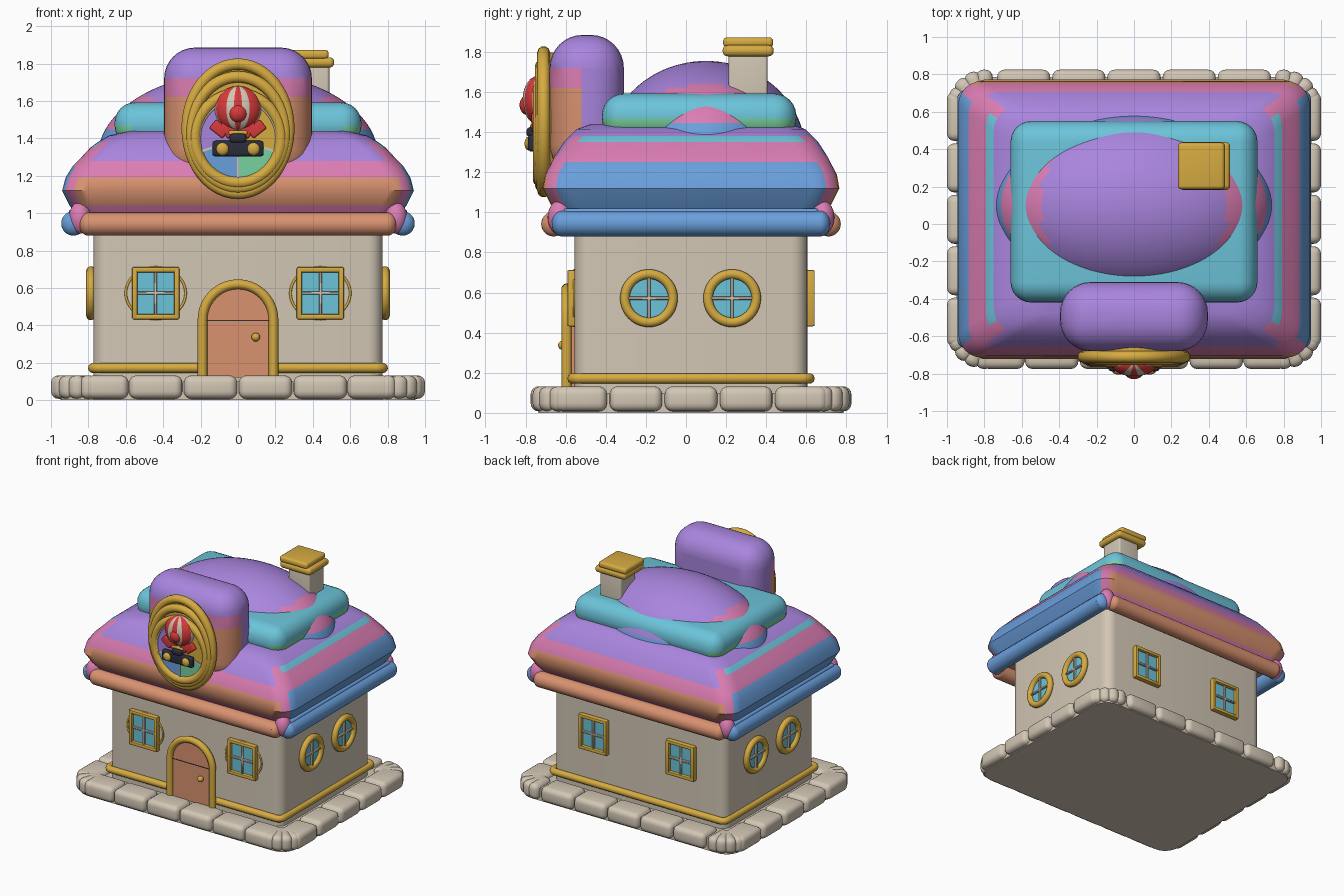
import bpy, bmesh
from math import pi, sin, cos, atan2, hypot, degrees
from mathutils import Matrix, Vector

if "Cube" in bpy.data.objects:
    bpy.data.objects.remove(bpy.data.objects["Cube"])

def linear(c):
    return c / 12.92 if c <= 0.04045 else ((c + 0.055) / 1.055) ** 2.4

def material(name, code):
    rgba = [linear(v / 255) for v in bytes.fromhex(code)] + [1]
    m = bpy.data.materials.new(name)
    m.use_nodes = True
    m.diffuse_color = rgba
    m.node_tree.nodes["Principled BSDF"].inputs["Base Color"].default_value = rgba
    return m

STONE, GOLD = material("stone", "D3C7B5"), material("gold", "D6AB41")
PURPLE, PINK = material("purple", "A985DE"), material("pink", "DB7DB3")
CYAN, ORANGE = material("cyan", "6CC4DA"), material("orange", "D99270")
BLUE, GREEN = material("blue", "6A9FDC"), material("green", "78D2A0")
RED, DARK = material("red", "D83A3A"), material("dark", "2B2D3A")
I = Matrix()
MID = 0.025   # house centre line in y

def smooth(ob):
    bpy.ops.object.select_all(action="DESELECT")
    ob.select_set(True)
    bpy.context.view_layer.objects.active = ob
    bpy.ops.object.shade_smooth_by_angle(angle=0.7)

def finish(name, bm, mats, M=I, rule=None):
    """Turn a bmesh into an object; rule(centre, normal) picks the material."""
    mats = mats if isinstance(mats, list) else [mats]
    bmesh.ops.recalc_face_normals(bm, faces=bm.faces)
    bm.normal_update()
    if rule:
        for f in bm.faces:
            f.material_index = mats.index(rule(f.calc_center_median(), f.normal))
    me = bpy.data.meshes.new(name)
    bm.to_mesh(me)
    bm.free()
    for m in mats:
        me.materials.append(m)
    ob = bpy.data.objects.new(name, me)
    ob.matrix_world = M
    bpy.context.collection.objects.link(ob)
    smooth(ob)

def box(name, c, size, mats, r=0.0, M=I, rule=None, cuts=(), seg=4):
    bm = bmesh.new()
    bmesh.ops.create_cube(bm, size=1, matrix=Matrix.Translation(c) @ Matrix.Diagonal((*size, 1)))
    if r:
        bmesh.ops.bevel(bm, geom=bm.edges[:], offset=r, segments=seg, profile=0.5, affect="EDGES")
    for axis, at in cuts:
        n = Vector((0, 0, 0))
        n[axis] = 1
        bmesh.ops.bisect_plane(bm, geom=bm.verts[:] + bm.edges[:] + bm.faces[:], plane_co=n * at, plane_no=n)
    finish(name, bm, mats, M, rule)

def ball(name, c, rad, mats, M=I, rule=None, u=24, v=14):
    bm = bmesh.new()
    bmesh.ops.create_uvsphere(bm, u_segments=u, v_segments=v, radius=1,
                              matrix=Matrix.Translation(c) @ Matrix.Diagonal((*rad, 1)))
    finish(name, bm, mats, M, rule)

def rod(name, c, r, length, axis, mats, M=I, rule=None, seg=40, rz=None):
    """Cylinder along an axis; rz makes it an ellipse."""
    R = Matrix.Rotation(pi / 2, 4, "Y" if axis == "x" else "X")
    bm = bmesh.new()
    bmesh.ops.create_cone(bm, cap_ends=True, cap_tris=True, segments=seg, radius1=r, radius2=r, depth=length,
                          matrix=Matrix.Translation(c) @ Matrix.Diagonal((1, 1, (rz or r) / r, 1)) @ R)
    finish(name, bm, mats, M, rule)

def tube(name, pts, r, mat, M=I, closed=True):
    cu = bpy.data.curves.new(name, "CURVE")
    cu.dimensions, cu.bevel_depth, cu.bevel_resolution, cu.use_fill_caps = "3D", r, 3, True
    sp = cu.splines.new("POLY")
    sp.points.add(len(pts) - 1)
    for p, q in zip(sp.points, pts):
        p.co = (*q, 1)
    sp.use_cyclic_u = closed
    cu.materials.append(mat)
    ob = bpy.data.objects.new(name, cu)
    ob.matrix_world = M
    bpy.context.collection.objects.link(ob)
    bpy.ops.object.select_all(action="DESELECT")
    ob.select_set(True)
    bpy.context.view_layer.objects.active = ob
    bpy.ops.object.convert(target="MESH")
    smooth(bpy.context.object)

def oval(y, z, rx, rz, n=48):
    return [(rx * cos(2 * pi * i / n), y, z + rz * sin(2 * pi * i / n)) for i in range(n)]

def rounded(hx, hy, r, z, n=6):
    """Rounded rectangle outline, starting at the front right corner."""
    pts = []
    for k, (sx, sy) in enumerate([(1, -1), (1, 1), (-1, 1), (-1, -1)]):
        for i in range(n + 1):
            a = (k - 1 + i / n) * pi / 2
            pts.append((sx * (hx - r) + r * cos(a), MID + sy * (hy - r) + r * sin(a), z))
    return pts

def loft(name, rings, mats, rule=None):
    bm = bmesh.new()
    loops = [[bm.verts.new(p) for p in ring] for ring in rings]
    n = len(loops[0])
    for a, b in zip(loops, loops[1:]):
        for i in range(n):
            bm.faces.new((a[i], a[(i + 1) % n], b[(i + 1) % n], b[i]))
    bm.faces.new(loops[0])
    bm.faces.new(loops[-1])
    finish(name, bm, mats, rule=rule)

# Base slab and border stones
loft("base_slab", [rounded(0.95, 0.76, 0.12, z) for z in (0, 0.1)], STONE)

def stone(x, y, w, angle=0):
    M = Matrix.Translation((x, y, 0.07)) @ Matrix.Rotation(angle, 4, "Z")
    box("border_stone", (0, 0, 0), (w, 0.2, 0.125), STONE, 0.04, M)

for s in (-1, 1):
    for x, w in ((0.147, 0.285), (0.44, 0.285), (0.7, 0.23)):
        stone(s * x, MID - 0.7, w)
    for k in range(-2, 3):
        stone(s * 0.9, MID + k * 0.275, 0.262, pi / 2)
    for t in (-1, 1):
        for i in range(5):
            a = i * pi / 8
            stone(s * (0.8 + 0.1 * sin(a)), MID + t * (0.6 + 0.1 * cos(a)), 0.09, -s * t * a)
for k in range(-2, 3):
    stone(k * 0.295, MID + 0.7, 0.285)

# Walls and skirting
loft("walls", [rounded(0.773, 0.58, 0.08, z) for z in (0.08, 1.02)], STONE)
skirt = [(0.2, MID - 0.59, 0.172)] + rounded(0.775, 0.59, 0.04, 0.172) + [(-0.2, MID - 0.59, 0.172)]
tube("skirting", skirt, 0.027, GOLD, closed=False)

# Arched door
arch = [(0.19 * cos(i * pi / 20), -0.595, 0.43 + 0.19 * sin(i * pi / 20)) for i in range(21)]
arch = [(0.19, -0.595, 0.12)] + arch + [(-0.19, -0.595, 0.12)]
tube("door_frame", arch, 0.026, GOLD, closed=False)
bm = bmesh.new()
panel = bm.faces.new([bm.verts.new(p) for p in arch])
out = bmesh.ops.extrude_face_region(bm, geom=[panel])
bmesh.ops.translate(bm, vec=(0, 0.06, 0), verts=[v for v in out["geom"] if isinstance(v, bmesh.types.BMVert)])
finish("door", bm, ORANGE)
box("door_groove", (0, -0.596, 0.427), (0.33, 0.004, 0.005), DARK)
ball("door_knob", (0.095, -0.615, 0.337), (0.023, 0.023, 0.023), GOLD)

# Windows, built facing the front and turned onto each wall
def window(x, y, turn, is_round):
    M = Matrix.Translation((x, y, 0.572)) @ Matrix.Rotation(turn, 4, "Z")
    if is_round:
        tube("round_window_frame", oval(-0.012, 0, 0.12, 0.12), 0.025, GOLD, M)
        rod("round_window_pane", (0, 0, 0), 0.11, 0.02, "y", CYAN, M)
        w = h = 0.105
    else:
        w, h = 0.1, 0.115
        for s in (-1, 1):
            box("window_jamb", (s * 0.112, -0.01, 0), (0.028, 0.05, 0.28), GOLD, 0.008, M, seg=2)
            box("window_rail", (0, -0.01, s * 0.126), (0.25, 0.05, 0.028), GOLD, 0.008, M, seg=2)
        box("window_pane", (0, 0, 0), (0.2, 0.02, 0.23), CYAN, M=M)
    box("window_upright", (0, -0.015, 0), (0.016, 0.02, 2 * h), STONE, 0.003, M, seg=1)
    box("window_crossbar", (0, -0.015, 0), (2 * w, 0.02, 0.016), STONE, 0.003, M, seg=1)

for s in (-1, 1):
    window(s * 0.44, MID - 0.582, 0, False)
    tube("window_hoop", oval(0, 0, 0.16, 0.138), 0.007, GOLD, Matrix.Translation((s * 0.44, MID - 0.582, 0.572)))
    window(s * 0.39, MID + 0.582, pi, False)
    for y in (-0.185, 0.23):
        window(s * 0.775, y, s * pi / 2, True)

# Lower roof tier with colour bands
def roof_colour(c, n):
    if n.z < -0.9:
        return ORANGE
    if n.z > 0.95:
        return PURPLE
    ax, ay = abs(n.x), abs(n.y)
    if ay > 2 * ax:
        return PINK if c.z < 1.04 or 1.19 < c.z < 1.28 else ORANGE if c.z < 1.19 else PURPLE
    if ax > 2 * ay:
        return BLUE if c.z < 1.25 else PINK if c.z < 1.35 else CYAN if c.z < 1.38 else PURPLE
    return PINK if c.z < 1.38 else PURPLE

profile = [(0.85, 0.65, 0.97), (0.9, 0.7, 1.04), (0.94, 0.74, 1.12), (0.922, 0.727, 1.19), (0.885, 0.695, 1.25),
           (0.855, 0.68, 1.28), (0.79, 0.635, 1.35), (0.75, 0.605, 1.38), (0.69, 0.57, 1.415), (0.58, 0.5, 1.44)]
loft("lower_roof", [rounded(hx, hy, 0.13, z) for hx, hy, z in profile],
     [ORANGE, PINK, PURPLE, BLUE, CYAN], roof_colour)

# Eave rolls with corner caps
for s in (-1, 1):
    rod("eave_roll", (0, MID + s * 0.685, 0.942), 0.062, 1.6, "x", ORANGE)
    rod("side_eave_roll", (s * 0.88, MID, 0.945), 0.065, 1.29, "y", BLUE)
    box("side_eave_board", (s * 0.86, MID, 0.97), (0.09, 1.27, 0.1), BLUE, 0.015)
    for t in (-1, 1):
        ball("eave_corner", (s * 0.845, MID + t * 0.655, 0.975), (0.06, 0.06, 0.085), PINK)
        ball("side_roll_end", (s * 0.88, MID + t * 0.645, 0.945), (0.065, 0.05, 0.065), BLUE)
        ball("roll_end", (s * 0.8, MID + t * 0.685, 0.942), (0.05, 0.062, 0.062), ORANGE)

# Upper roof tier and dome
box("upper_roof", (0, 0.065, 1.475), (1.32, 0.97, 0.235), [CYAN, GREEN], 0.11, seg=6,
    cuts=((2, 1.468), (0, 0.57), (0, -0.57)),
    rule=lambda c, n: GREEN if c.z < 1.468 and abs(c.x) > 0.57 else CYAN)
ball("roof_dome", (0, 0.1, 1.3), (0.75, 0.495, 0.455), [PURPLE, PINK, BLUE], u=96, v=48,
     rule=lambda c, n: BLUE if c.z < 1.455 else PINK if hypot(c.x, c.y - 0.1) > 0.5 else PURPLE)

# Chimney
box("chimney", (0.393, 0.31, 1.65), (0.19, 0.195, 0.3), STONE, 0.015)
box("chimney_cap", (0.377, 0.31, 1.806), (0.275, 0.255, 0.055), GOLD, 0.024)
box("chimney_top", (0.36, 0.31, 1.848), (0.25, 0.25, 0.05), GOLD, 0.02)

# Dormer
def dormer_colour(c, n):
    if c.y > -0.52 or c.z > 1.72:
        return PURPLE
    return PINK if c.z > 1.62 else ORANGE

box("dormer", (0, -0.495, 1.53), (0.79, 0.37, 0.71), [PURPLE, PINK, ORANGE], 0.165, seg=8,
    cuts=((2, 1.62), (2, 1.72), (1, -0.52)), rule=dormer_colour)

# Oval gold surround and stained glass
rod("surround_plate", (0, -0.69, 1.452), 0.275, 0.06, "y", GOLD, rz=0.345)
for y, z, rx, rz in ((-0.71, 1.452, 0.272, 0.345), (-0.722, 1.432, 0.252, 0.297), (-0.732, 1.4, 0.23, 0.238)):
    tube("surround_ring", oval(y, z, rx, rz), 0.032, GOLD)
GLASS = [GREEN, GOLD, PINK, PURPLE, BLUE]
rod("stained_glass", (0, -0.72, 1.395), 0.215, 0.04, "y", GLASS,
    rule=lambda c, n: GLASS[int(((degrees(atan2(c.z - 1.395, c.x)) + 90) % 360) / 72) % 5])
tube("glass_rim", oval(-0.742, 1.395, 0.208, 0.212), 0.008, STONE)
for k in range(5):
    M = Matrix.Translation((0, -0.742, 1.395)) @ Matrix.Rotation(k * 2 * pi / 5, 4, "Y")
    box("glass_bar", (0, 0, -0.105), (0.012, 0.01, 0.2), STONE, M=M)

# Striped balloon ornament
def stripe(c, n):
    return RED if round((atan2(c.y + 0.74, c.x) + pi / 2) * 6 / pi) % 2 == 0 else STONE

ball("balloon", (0, -0.74, 1.56), (0.125, 0.075, 0.12), [RED, STONE], rule=stripe, u=36)
ball("balloon_nose", (0, -0.79, 1.535), (0.05, 0.04, 0.05), RED)
for s in (-1, 1):
    for k in range(2):
        M = Matrix.Translation((s * (0.05 + 0.05 * k), -0.755, 1.45)) @ Matrix.Rotation(s * (0.5 + 0.4 * k), 4, "Y")
        box("balloon_frill", (0, 0, 0), (0.06, 0.03, 0.09), RED, 0.01, M)
    ball("gold_lamp", (s * 0.083, -0.785, 1.343), (0.034, 0.02, 0.034), GOLD)
box("balloon_basket", (0, -0.765, 1.345), (0.275, 0.045, 0.085), DARK, 0.018)
box("basket_top", (0, -0.77, 1.4), (0.09, 0.05, 0.05), DARK, 0.018)
box("basket_clasp", (0, -0.762, 1.43), (0.1, 0.03, 0.022), GOLD, 0.008)
